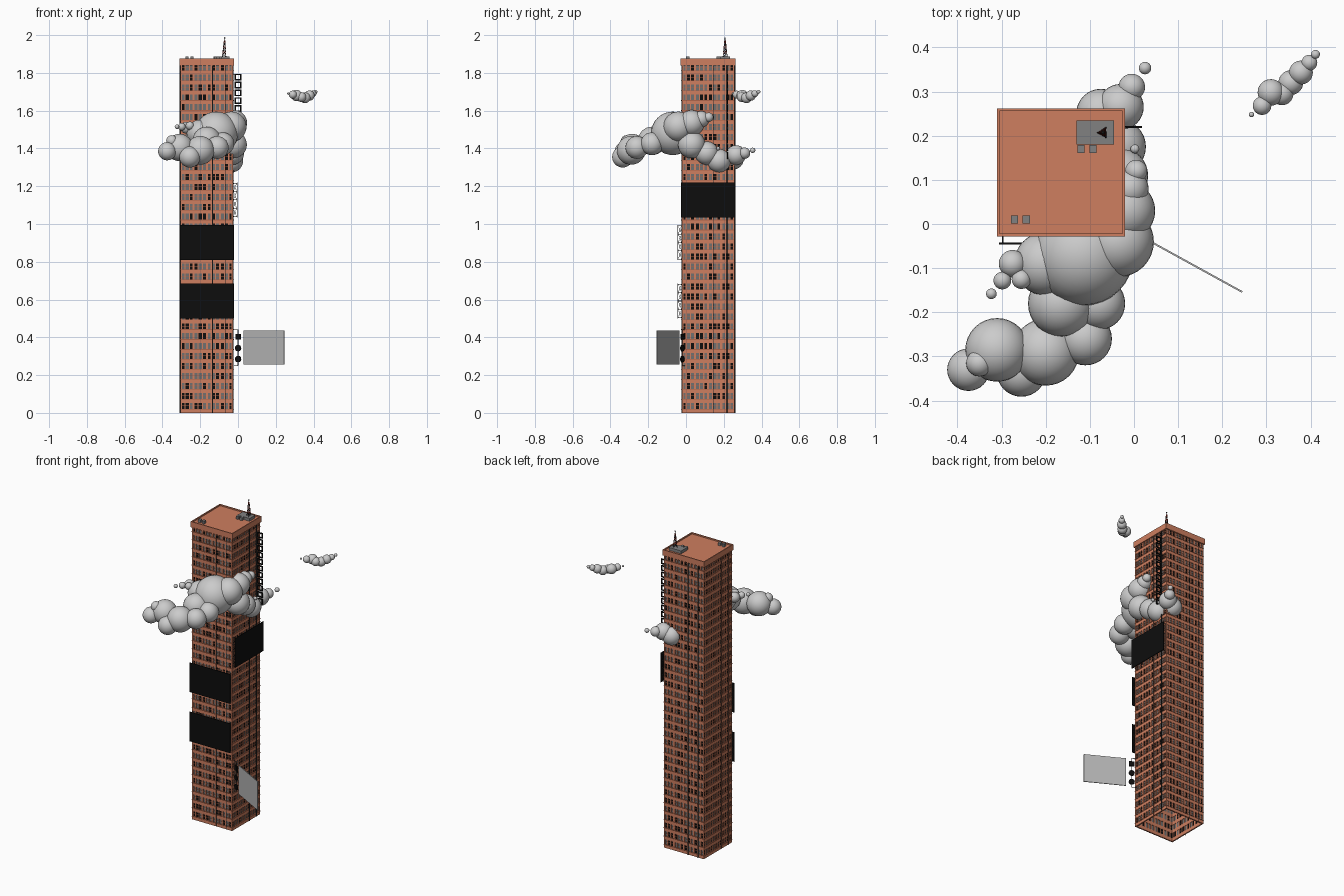
import bpy, bmesh, math, random
from mathutils import Vector, Matrix

if "Cube" in bpy.data.objects:
    bpy.data.objects.remove(bpy.data.objects["Cube"])

random.seed(4)
CX, CY, H = -0.165, 0.117, 1.845   # tower centre and wall height
HW = 0.139                         # half width of the tower


def mat(name, rgb):
    m = bpy.data.materials.new(name)
    m.diffuse_color = (*rgb, 1)
    m.use_nodes = True
    m.node_tree.nodes["Principled BSDF"].inputs["Base Color"].default_value = m.diffuse_color
    return m


BRICK = mat("brick", (0.62, 0.21, 0.115))
TRIM = mat("trim", (0.42, 0.13, 0.07))
BLACK = mat("black", (0.004, 0.004, 0.004))
GLASS = mat("glass", (0.16, 0.16, 0.16))
STEEL = mat("steel", (0.03, 0.03, 0.03))
RED = mat("mast_red", (0.35, 0.03, 0.02))


def finish(name, bm, *mats, smooth=False):
    me = bpy.data.meshes.new(name)
    bm.to_mesh(me)
    bm.free()
    for m in mats:
        me.materials.append(m)
    for p in me.polygons:
        p.use_smooth = smooth
    ob = bpy.data.objects.new(name, me)
    bpy.context.collection.objects.link(ob)
    return ob


def box(bm, lo, hi, M=Matrix(), mi=0):
    lo, hi = Vector(lo), Vector(hi)
    T = M @ Matrix.Translation((lo + hi) / 2) @ Matrix.Diagonal((*(hi - lo), 1))
    for v in bmesh.ops.create_cube(bm, size=1, matrix=T)["verts"]:
        for f in v.link_faces:
            f.material_index = mi


def rod(bm, a, b, r=0.0015, seg=4, mi=0):
    a, b = Vector(a), Vector(b)
    d = b - a
    T = Matrix.Translation((a + b) / 2) @ d.to_track_quat('Z', 'Y').to_matrix().to_4x4()
    res = bmesh.ops.create_cone(bm, cap_ends=True, segments=seg, radius1=r, radius2=r,
                                depth=d.length, matrix=T)
    for v in res["verts"]:
        for f in v.link_faces:
            f.material_index = mi


def side(k):
    """Frame of wall k: local x along the wall, local -y outwards (0 front, 1 right)."""
    return (Matrix.Translation((CX, CY, 0)) @ Matrix.Rotation(k * math.pi / 2, 4, 'Z')
            @ Matrix.Translation((0, -HW, 0)))


# Walls: floor bands, piers between windows, recessed window panes
FLOORS, BAYS = 35, 12
FH, BW = H / FLOORS, 2 * HW / BAYS
walls, panes, sills = bmesh.new(), bmesh.new(), bmesh.new()
for k in range(4):
    M = side(k)
    for f in range(FLOORS):
        z = f * FH
        box(walls, (-HW, 0, z), (HW, 0.008, z + FH * 0.40), M)
        box(sills, (-HW - 0.002, -0.002, z + FH * 0.34), (HW, 0.003, z + FH * 0.40), M)
        for b in range(BAYS):
            x = -HW + b * BW
            pts = [(x, z + FH * 0.4), (x + BW, z + FH * 0.4), (x + BW, z + FH), (x, z + FH)]
            face = panes.faces.new([panes.verts.new(M @ Vector((px, 0.005, pz))) for px, pz in pts])
            face.material_index = int(random.random() < 0.35)
            box(panes, (x, 0.003, z + FH * 0.7), (x + BW, 0.005, z + FH * 0.74), M, 2)
    for b in range(BAYS + 1):
        w = 0.0055 if b % 3 == 0 else 0.003
        x = -HW + b * BW
        box(walls, (max(x - w, -HW), 0, 0), (min(x + w, HW), 0.008, H), M)
finish("brick_walls", walls, BRICK)
finish("window_panes", panes, GLASS, BLACK, TRIM)
finish("window_sills", sills, TRIM)

# Drain pipes down the middle of each wall
bm = bmesh.new()
for k in range(4):
    for x in (0.03, 0.1):
        rod(bm, side(k) @ Vector((x, -0.003, 0)), side(k) @ Vector((x, -0.003, H)), 0.0018, 6)
finish("drain_pipes", bm, STEEL)

# Roof slab with a low parapet
bm = bmesh.new()
R = HW + 0.006
box(bm, (CX - R, CY - R, H - 0.005), (CX + R, CY + R, 1.868))
for k in range(4):
    box(bm, (-R, -0.006, 1.866), (R, 0.0, 1.876), side(k))
finish("roof", bm, BRICK)

# Rooftop plant room and ventilation units
bm = bmesh.new()
box(bm, (-0.130, 0.180, 1.868), (-0.045, 0.234, 1.886))
for x, y in ((-0.271, 0.01), (-0.244, 0.01), (-0.120, 0.17), (-0.093, 0.17)):
    box(bm, (x - 0.008, y - 0.009, 1.868), (x + 0.008, y + 0.009, 1.886))
finish("roof_units", bm, mat("unit_grey", (0.22, 0.22, 0.22)))

# Triangular lattice mast
bm = bmesh.new()
N = 6
def mast(i, a):
    r = 0.013 * (1 - 0.75 * i / N)
    t = math.pi + a * math.tau / 3
    return Vector((-0.070 + r * math.cos(t), 0.207 + r * math.sin(t), 1.886 + 0.085 * i / N))
for i in range(N):
    for a in range(3):
        rod(bm, mast(i, a), mast(i + 1, a), 0.0017, mi=i % 2)
        rod(bm, mast(i, a), mast(i + 1, a + 1), 0.0012, mi=i % 2)
        rod(bm, mast(i + 1, a), mast(i + 1, a + 1), 0.0012, mi=i % 2)
rod(bm, (-0.07, 0.207, 1.965), (-0.07, 0.207, 1.985), 0.002)
bmesh.ops.create_icosphere(bm, subdivisions=1, radius=0.004, matrix=Matrix.Translation((-0.07, 0.207, 1.985)))
finish("mast", bm, STEEL, RED)


# Billboards held off the wall by cross-braced frames
def billboard(name, k, z0, z1):
    M = side(k)
    board, frame = bmesh.new(), bmesh.new()
    box(board, (-0.141, -0.024, z0), (0.141, -0.020, z1), M)
    for i in range(5):
        x = -0.132 + i * 0.066
        for j in range(5):
            z = z0 + 0.004 + (z1 - z0 - 0.008) * j / 4
            zn = z + (z1 - z0 - 0.008) / 4
            rod(frame, M @ Vector((x, -0.02, z)), M @ Vector((x, 0, z)))
            if j < 4:
                rod(frame, M @ Vector((x, -0.02, z)), M @ Vector((x, 0, zn)), 0.001)
                rod(frame, M @ Vector((x, 0, z)), M @ Vector((x, -0.02, zn)), 0.001)
        rod(frame, M @ Vector((x, -0.003, z0)), M @ Vector((x, -0.003, z1)))
    finish(name, board, BLACK)
    finish(name + "_frame", frame, STEEL)


billboard("front_billboard_low", 0, 0.50, 0.685)
billboard("front_billboard_high", 0, 0.81, 0.995)
billboard("right_billboard", 1, 1.035, 1.22)

# Vertical sign on the right wall: a stack of plain open frames
bm = bmesh.new()
for i in range(11):
    z = 1.345 + i * 0.0415
    for za in (z, z + 0.028):
        box(bm, (-0.018, 0.217, za), (0.018, 0.222, za + 0.007))
    for xa in (-0.018, 0.011):
        box(bm, (xa, 0.217, z), (xa + 0.007, 0.222, z + 0.035))
for z in (1.35, 1.56, 1.79):
    rod(bm, (-0.027, 0.22, z), (-0.01, 0.22, z), 0.002)
finish("vertical_sign", bm, BLACK)

# Corner sign: swung-out panel, lamp discs and bracket
A = Matrix.Translation((-0.024, -0.006, 0)) @ Matrix.Rotation(math.radians(-28.8), 4, 'Z')
bm = bmesh.new()
box(bm, (0.062, -0.002, 0.255), (0.307, 0.002, 0.435), A)
finish("corner_panel", bm, mat("panel_grey", (0.45, 0.45, 0.45)))
bm = bmesh.new()
for z in (0.285, 0.343):
    rod(bm, A @ Vector((0.028, -0.004, z)), A @ Vector((0.028, 0.004, z)), 0.017, 24)
box(bm, (0.013, -0.004, 0.388), (0.043, 0.004, 0.418), A)
finish("corner_discs", bm, BLACK)
bm = bmesh.new()
for z in (0.25, 0.44):
    rod(bm, A @ Vector((0, 0, z)), A @ Vector((0.028, 0, z)), 0.002)
rod(bm, A @ Vector((0.028, 0, 0.25)), A @ Vector((0.028, 0, 0.44)), 0.002)
finish("corner_bracket", bm, STEEL)


# Clouds of overlapping smooth spheres: x, y, z, radius
def cloud(name, balls):
    bm = bmesh.new()
    for x, y, z, r in balls:
        bmesh.ops.create_uvsphere(bm, u_segments=32, v_segments=16, radius=r,
                                  matrix=Matrix.Translation((x, y, z)))
    finish(name, bm, smooth=True)


cloud("big_cloud_front", [
    (-0.375, -0.33, 1.385, 0.048), (-0.310, -0.285, 1.405, 0.072), (-0.255, -0.335, 1.355, 0.056),
    (-0.200, -0.290, 1.390, 0.076), (-0.110, -0.260, 1.405, 0.060), (-0.080, -0.180, 1.425, 0.060),
    (-0.165, -0.180, 1.440, 0.075), (-0.350, -0.315, 1.440, 0.030)])
cloud("big_cloud_middle", [
    (-0.115, -0.070, 1.480, 0.115), (-0.035, -0.040, 1.515, 0.080), (-0.200, -0.090, 1.480, 0.072),
    (-0.275, -0.090, 1.510, 0.031), (-0.255, -0.125, 1.520, 0.022), (-0.298, -0.128, 1.515, 0.020),
    (-0.323, -0.158, 1.515, 0.012)])
cloud("big_cloud_back", [
    (-0.020, 0.030, 1.535, 0.068), (-0.010, 0.080, 1.555, 0.043), (0.005, 0.120, 1.565, 0.025),
    (0.002, 0.170, 1.400, 0.010), (-0.025, 0.030, 1.420, 0.072), (-0.030, 0.110, 1.375, 0.062),
    (-0.035, 0.175, 1.335, 0.062), (-0.075, 0.250, 1.345, 0.056), (-0.030, 0.265, 1.365, 0.052),
    (-0.005, 0.310, 1.375, 0.030), (0.025, 0.353, 1.390, 0.014)])
cloud("small_cloud", [
    (0.266, 0.248, 1.690, 0.006), (0.290, 0.268, 1.685, 0.021), (0.310, 0.298, 1.680, 0.030),
    (0.335, 0.295, 1.672, 0.026), (0.355, 0.320, 1.668, 0.028), (0.378, 0.343, 1.680, 0.027),
    (0.397, 0.365, 1.690, 0.018), (0.411, 0.384, 1.700, 0.010)])
